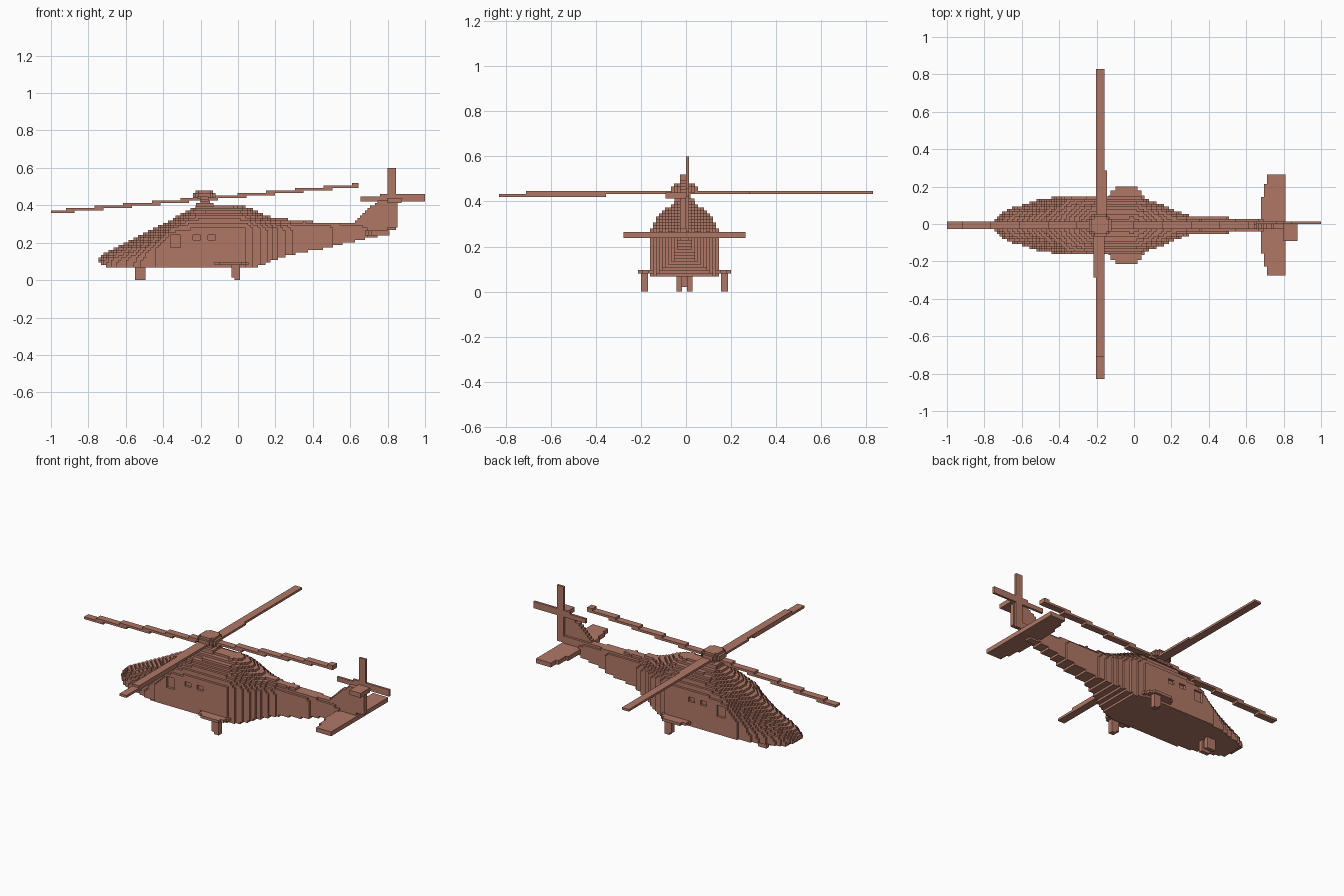
import bpy, bmesh, math
from mathutils import Vector

if "Cube" in bpy.data.objects:
    bpy.data.objects.remove(bpy.data.objects["Cube"], do_unlink=True)

V = 2 / 150          # edge of one block
CY = -V / 2          # centre line of the craft

clay = bpy.data.materials.new("clay_brown")
clay.use_nodes = True
COLOUR = (0.434, 0.187, 0.133, 1)
clay.diffuse_color = COLOUR
clay.node_tree.nodes["Principled BSDF"].inputs["Base Color"].default_value = COLOUR


def finish(name, bm):
    mesh = bpy.data.meshes.new(name)
    bm.to_mesh(mesh)
    bm.free()
    mesh.materials.append(clay)
    obj = bpy.data.objects.new(name, mesh)
    bpy.context.collection.objects.link(obj)
    return obj


def boxes(name, spans):
    """One object from (x0, x1, y0, y1, z0, z1) boxes."""
    bm = bmesh.new()
    for x0, x1, y0, y1, z0, z1 in spans:
        cube = bmesh.ops.create_cube(bm, size=1)["verts"]
        for v in cube:
            v.co = Vector((x0 if v.co.x < 0 else x1,
                           y0 if v.co.y < 0 else y1,
                           z0 if v.co.z < 0 else z1))
    return finish(name, bm)


def blocks(name, inside, xr, yr, zr):
    """Fill a solid with blocks and keep the outer block faces."""
    rng = lambda r: range(math.floor(r[0] / V) - 1, math.ceil(r[1] / V) + 2)
    cells = {(i, j, k) for i in rng(xr) for j in rng(yr) for k in rng(zr)
             if inside((i + .5) * V, j * V + CY, (k + .5) * V)}
    bm = bmesh.new()
    corners = {}

    def corner(c):
        if c not in corners:
            corners[c] = bm.verts.new((c[0] * V, (c[1] - .5) * V + CY, c[2] * V))
        return corners[c]

    for cell in sorted(cells):
        for axis in range(3):
            a, b = (axis + 1) % 3, (axis + 2) % 3
            for side in (0, 1):
                near = list(cell)
                near[axis] += 2 * side - 1
                if tuple(near) in cells:
                    continue
                quad = []
                for da, db in ((0, 0), (1, 0), (1, 1), (0, 1)):
                    p = list(cell)
                    p[axis] += side
                    p[a] += da
                    p[b] += db
                    quad.append(corner(tuple(p)))
                bm.faces.new(quad if side else quad[::-1])
    return finish(name, bm)


# Fuselage stations: x, bottom, shoulder, top, half width
STATIONS = [
    (-.745, .095, .10, .12, .02), (-.72, .08, .09, .14, .055),
    (-.69, .066, .09, .157, .075), (-.66, .066, .09, .173, .09),
    (-.60, .066, .09, .198, .108), (-.55, .066, .09, .225, .122),
    (-.49, .066, .10, .258, .142), (-.42, .066, .18, .292, .148),
    (-.36, .066, .25, .322, .148), (-.28, .066, .265, .368, .148),
    (-.22, .066, .265, .40, .148), (.00, .066, .265, .405, .148),
    (.04, .066, .265, .395, .148), (.10, .07, .265, .37, .128),
    (.16, .093, .26, .343, .107), (.22, .117, .26, .33, .078),
    (.28, .135, .265, .325, .054), (.36, .15, .285, .325, .046),
    (.40, .157, .285, .313, .045), (.48, .172, .285, .313, .042),
    (.56, .195, .285, .313, .034), (.64, .21, .285, .313, .030),
    (.70, .225, .27, .313, .026), (.80, .242, .27, .313, .022)]
# Side windows: x0, x1, z0, z1
WINDOWS = [(-.355, -.31, .17, .235), (-.24, -.205, .213, .235), (-.16, -.125, .213, .235)]


def in_fuselage(x, y, z):
    if not STATIONS[0][0] <= x < STATIONS[-1][0]:
        return False
    for p, q in zip(STATIONS, STATIONS[1:]):
        if p[0] <= x < q[0]:
            t = (x - p[0]) / (q[0] - p[0])
            low, mid, top, half = (m + (n - m) * t for m, n in zip(p[1:], q[1:]))
            break
    if not low <= z <= top:
        return False
    if z > mid:
        half *= (1 - ((z - mid) / (top - mid)) ** 1.6) ** (1 / 1.6)
        half = max(half, .016)
    if any(a < x < b and c < z < d for a, b, c, d in WINDOWS):
        half = min(half, .148 - V)
    return abs(y - CY) <= half


blocks("fuselage", in_fuselage, (-.75, .82), (-.16, .16), (.06, .41))


# Swept tail fin, two blocks thick
def in_fin(x, y, z):
    lead = .61 + max(0, z - .30) * 1.1
    trail = .855 if z > .275 else .80
    return -.028 < y < 0 and .245 < z < .427 and lead < x < trail


blocks("tail_fin", in_fin, (.6, .88), (-.03, .01), (.24, .43))

# Stabilizer with a stepped inner front edge
boxes("stabilizer", [
    (.71, .81, CY - .27, CY + .27, .238, .264),
    (.695, .72, CY - .22, CY + .22, .238, .264),
    (.68, .70, CY - .15, CY + .15, .238, .264)])

# Tail rotor: hub on one side of the fin, four thin blades
boxes("tail_rotor_hub", [(.80, .875, -.09, 0, .413, .44)])
boxes("tail_rotor_blades", [
    (.80, .845, 0, V, .267, .60),
    (.655, .80, 0, V, .42, .447),
    (.76, 1.0, 0, V, .42, .46)])

# Main rotor mast and round hub
boxes("rotor_mast", [(-.20, -.15, CY - .027, CY + .027, .39, .447)])
boxes("mast_collar", [(-.225, -.13, CY - .045, CY + .045, .39, .413)])
blocks("rotor_hub",
       lambda x, y, z: .44 < z < .475 and math.hypot(x + .18, y - CY) < (.064 if z < .465 else .05),
       (-.26, -.1), (-.08, .08), (.43, .49))

# Fore and aft blades climb in overlapping steps
steps = []
for i in range(12):
    start = -1.073 + .153 * i
    steps.append((max(-1, start), min(.645, start + .2), -.027, V,
                  .36 + i * V, .36 + (i + 1) * V))
boxes("fore_aft_blades", steps)

# Side blades, with wider roots
boxes("side_blades", [
    (-.203, -.157, -.83, -.355, .42, .434),
    (-.203, -.157, -.71, .83, .434, .447),
    (-.216, -.203, -.285, 0, .434, .447),
    (-.157, -.145, 0, .285, .434, .447)])

# Sponson plates under the cabin, stepped in plan
boxes("sponsons", [
    (-.10, .02, CY - .207, CY + .207, .08, .096),
    (-.125, .04, CY - .187, CY + .187, .08, .096),
    (-.135, .055, CY - .16, CY + .16, .08, .096)])

# Main wheels, mirrored, and the twin nose wheel
for side, word in ((-1, "right"), (1, "left")):
    y = CY + side * .178
    boxes("main_wheel_" + word, [(-.035, .012, y - .015, y + .015, .013, .082),
                                 (-.02, .012, y - .015, y + .015, 0, .013)])
    y = CY + side * .023
    boxes("nose_wheel_" + word, [(-.552, -.495, y - .012, y + .012, 0, .07)])
boxes("nose_axle", [(-.54, -.505, CY - .012, CY + .012, .02, .07)])
